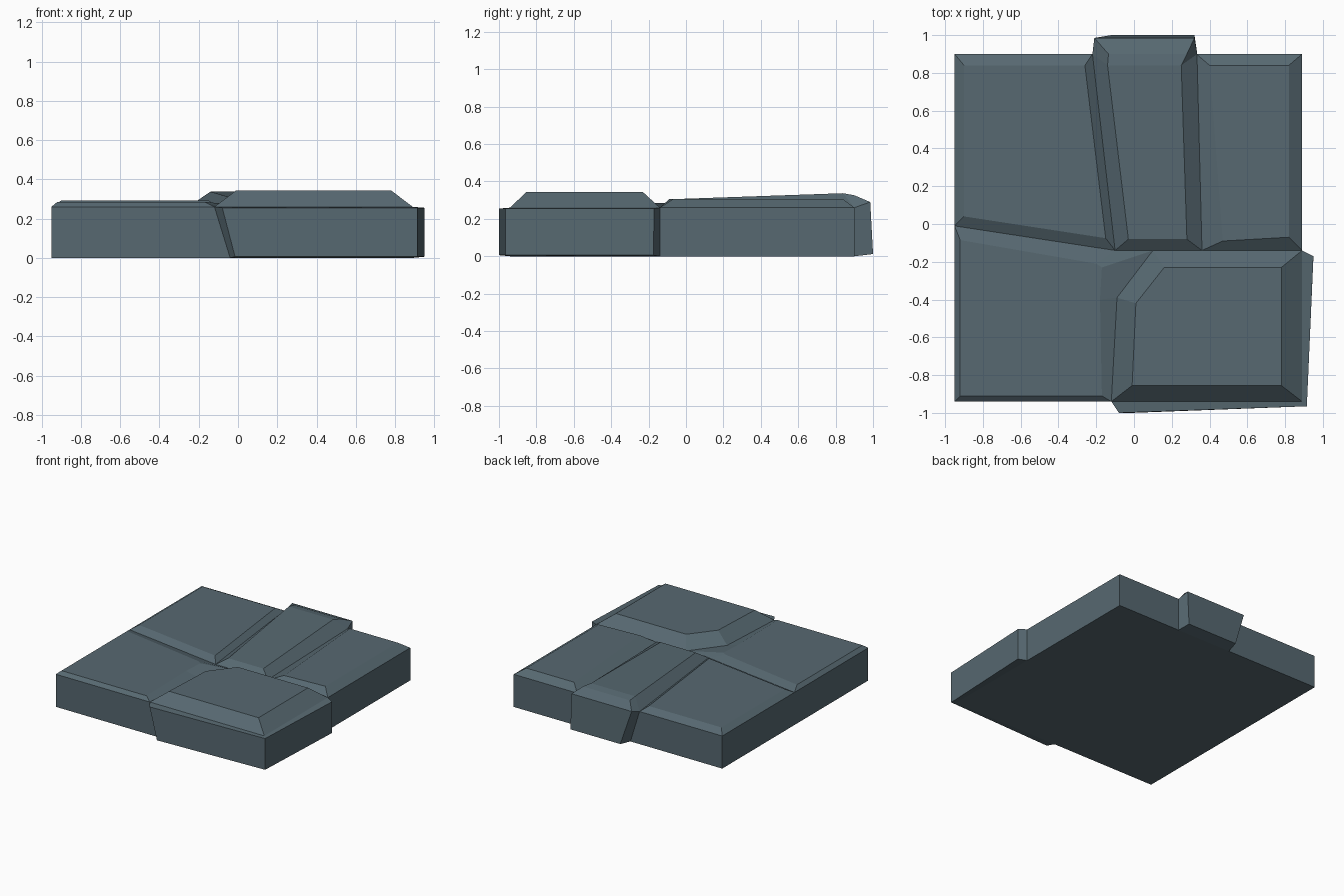
import bpy, bmesh

if "Cube" in bpy.data.objects:
    bpy.data.objects.remove(bpy.data.objects["Cube"])

stone = bpy.data.materials.new("slate_grey_stone")
stone.diffuse_color = (0.095, 0.14, 0.165, 1)
stone.use_nodes = True
stone.node_tree.nodes["Principled BSDF"].inputs["Base Color"].default_value = stone.diffuse_color


def loft(name, rings, cap_low=False, cap_top=True, split=None):
    """Skin equal-length point rings; optionally crease the top cap between two points."""
    bm = bmesh.new()
    vr = [[bm.verts.new(p) for p in r] for r in rings]
    n = len(vr[0])
    for a, b in zip(vr, vr[1:]):
        for i in range(n):
            j = (i + 1) % n
            bm.faces.new((a[i], a[j], b[j], b[i]))
    if cap_low:
        bm.faces.new(vr[0][::-1])
    if cap_top:
        t = vr[-1]
        if split:
            i, j = split
            bm.faces.new(t[i:j + 1])
            bm.faces.new(t[j:] + t[:i + 1])
        else:
            bm.faces.new(t)
    bmesh.ops.recalc_face_normals(bm, faces=bm.faces) if cap_low else None
    me = bpy.data.meshes.new(name)
    bm.to_mesh(me)
    bm.free()
    me.materials.append(stone)
    ob = bpy.data.objects.new(name, me)
    bpy.context.collection.objects.link(ob)
    return ob


def at(z, pts):
    return [(x, y, z) for x, y in pts]


E = 0.26            # height of the joints between slabs
L, R, F, B = -0.95, 0.89, -0.94, 0.90

# square foundation, open on top where the slabs cover it
sq = [(L, F), (R, F), (R, B), (L, B)]
loft("foundation", [at(0, sq), at(E, sq)], cap_low=True, cap_top=False)

# low slabs
loft("back_left_slab", [
    at(E, [(L, -0.01), (-0.10, -0.14), (-0.22, B), (L, B)]),
    at(0.292, [(-0.90, 0.04), (-0.15, -0.075), (-0.26, 0.84), (-0.90, 0.84)])])
loft("front_left_slab", [
    at(E, [(L, F), (-0.12, F), (-0.09, -0.39), (0.10, -0.14), (-0.10, -0.14), (L, -0.01)]),
    at(0.285, [(-0.92, -0.91), (-0.17, -0.91), (-0.18, -0.40), (-0.17, -0.23),
               (-0.20, -0.21), (-0.92, -0.085)])])
loft("back_right_slab", [
    at(E, [(0.36, -0.14), (R, -0.14), (R, B), (0.33, B)]),
    at(0.305, [(0.47, -0.09), (0.82, -0.07), (0.82, 0.84), (0.40, 0.84)])])

# tilted middle slab overhanging the back
loft("middle_slab", [
    [(-0.10, -0.14, E), (0.36, -0.14, E), (0.335, B, E),
     (0.32, 0.985, 0.29), (-0.21, 0.985, 0.29), (-0.22, B, E)],
    [(-0.03, -0.08, 0.305), (0.28, -0.08, 0.305), (0.25, 0.84, 0.337),
     (0.28, 0.90, 0.326), (-0.135, 0.90, 0.326), (-0.14, 0.84, 0.337)]], split=(2, 5))
loft("middle_slab_overhang", [
    [(-0.14, B, 0), (0.335, B, 0), (0.32, 1.0, 0.012), (-0.12, 1.0, 0.012)],
    [(-0.22, B, E), (0.335, B, E), (0.32, 0.985, 0.29), (-0.21, 0.985, 0.29)]],
    cap_low=True)

# raised corner slab with a skirt past the front and right sides
loft("raised_corner_slab", [
    at(E, [(-0.12, F), (R, F), (R, -0.14), (0.10, -0.14), (-0.09, -0.39)]),
    at(0.343, [(-0.01, -0.855), (0.78, -0.855), (0.78, -0.23), (0.16, -0.23), (0.01, -0.42)])])
loft("corner_slab_skirt", [
    [(-0.04, F, 0), (-0.015, -1.0, 0.006), (0.915, -0.965, 0.006),
     (0.95, -0.175, 0.006), (R, -0.14, 0), (R, F, 0)],
    [(-0.12, F, E), (-0.08, -1.0, 0.255), (0.915, -0.965, 0.255),
     (0.95, -0.17, 0.255), (R, -0.14, E), (R, F, E)]], cap_low=True)
